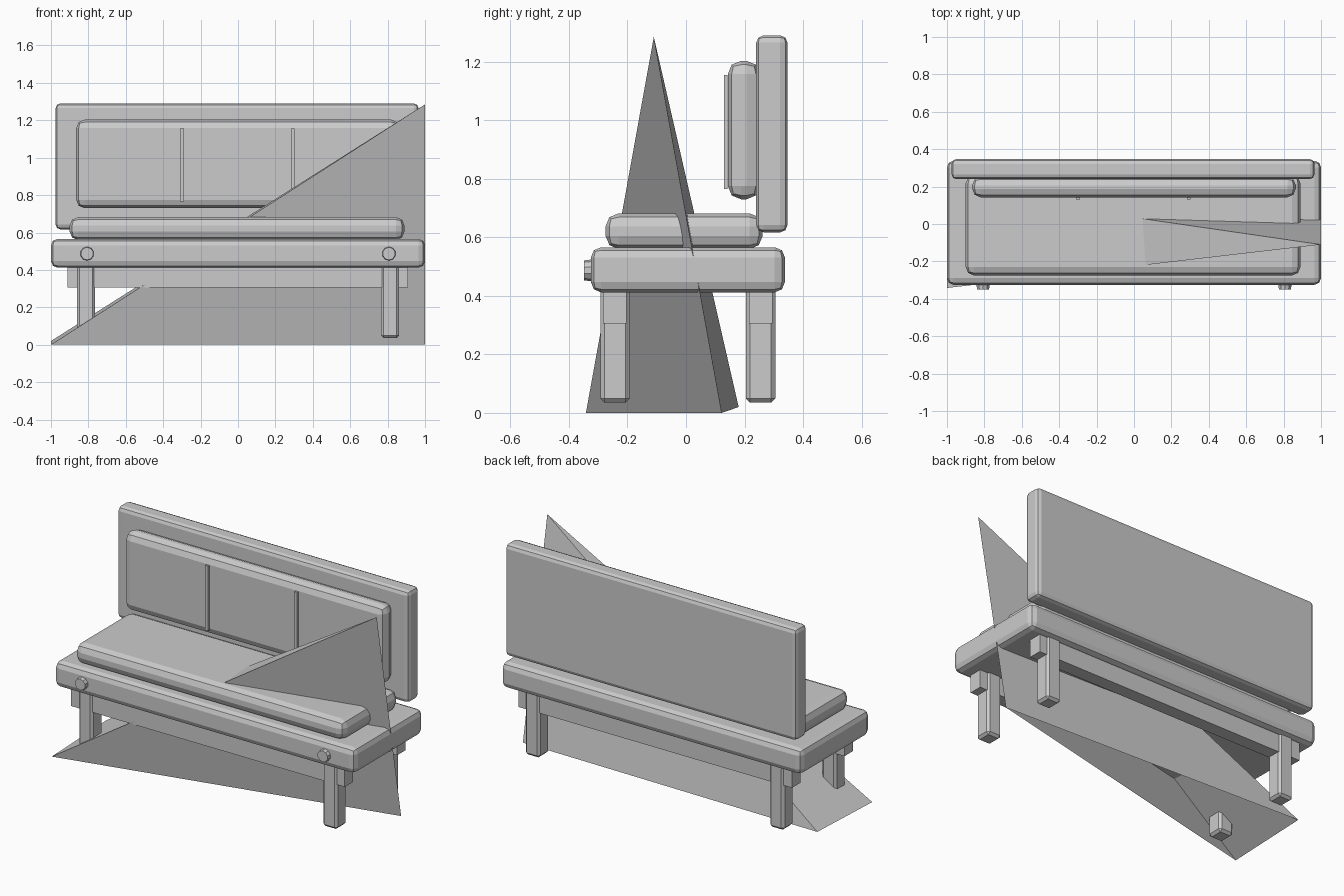
import bpy, bmesh
from math import pi
from mathutils import Matrix

if "Cube" in bpy.data.objects:
    bpy.data.objects.remove(bpy.data.objects["Cube"])


def finish(name, bm):
    bmesh.ops.recalc_face_normals(bm, faces=bm.faces[:])
    me = bpy.data.meshes.new(name)
    bm.to_mesh(me)
    bm.free()
    ob = bpy.data.objects.new(name, me)
    bpy.context.collection.objects.link(ob)
    return ob


def box(name, x, y, z, bevel=0.0, segments=2):
    """Box from (min, max) ranges, with optional rounded edges."""
    bm = bmesh.new()
    bmesh.ops.create_cube(bm, size=1)
    for v in bm.verts:
        for i, (lo, hi) in enumerate((x, y, z)):
            v.co[i] = hi if v.co[i] > 0 else lo
    if bevel:
        bmesh.ops.bevel(bm, geom=bm.edges[:], offset=bevel, segments=segments,
                        profile=0.5, affect='EDGES', clamp_overlap=True)
    return finish(name, bm)


# Seat frame and cushion
box("seat_frame", (-1, 1), (-0.325, 0.338), (0.412, 0.566), 0.035)
box("seat_cushion", (-0.9, 0.89), (-0.275, 0.262), (0.56, 0.682), 0.045)

# Backrest board and its cushion
box("backrest", (-0.975, 0.965), (0.24, 0.347), (0.617, 1.29), 0.025)
box("back_cushion", (-0.865, 0.865), (0.143, 0.252), (0.73, 1.203), 0.045)

# Thin vertical trim strips in front of the back cushion
for i, x in enumerate((-0.3, 0.293)):
    box(f"trim_strip_{i}", (x - 0.01, x + 0.01), (0.13, 0.142), (0.765, 1.155))

# Front and back rails with their legs
for side, y0, y1 in (("front", -0.293, -0.193), ("back", 0.205, 0.305)):
    box(f"{side}_rail", (-0.912, 0.908), (y0 + 0.01, y1 - 0.01), (0.305, 0.43))
    for n, x in (("left", -0.813), ("right", 0.813)):
        box(f"{side}_{n}_leg", (x - 0.048, x + 0.048), (y0, y1), (0.035, 0.43), 0.014, 1)

# Round bolts on the seat front
for n, x in (("left", -0.807), ("right", 0.807)):
    bm = bmesh.new()
    bmesh.ops.create_cone(bm, cap_ends=True, segments=10, radius1=0.04, radius2=0.034,
                          depth=0.05,
                          matrix=Matrix.Translation((x, -0.324, 0.487)) @ Matrix.Rotation(pi / 2, 4, 'X'))
    finish(f"{n}_bolt", bm)

# Large slanted wedge running through the bench, open underneath
bm = bmesh.new()
front, right, back, tip = [bm.verts.new(p) for p in (
    (-1, -0.342, 0), (1, 0.122, 0), (-1, 0.18, 0.02), (1, -0.11, 1.285))]
for tri in ((front, right, tip), (right, back, tip), (back, front, tip)):
    bm.faces.new(tri)
finish("wedge", bm)
